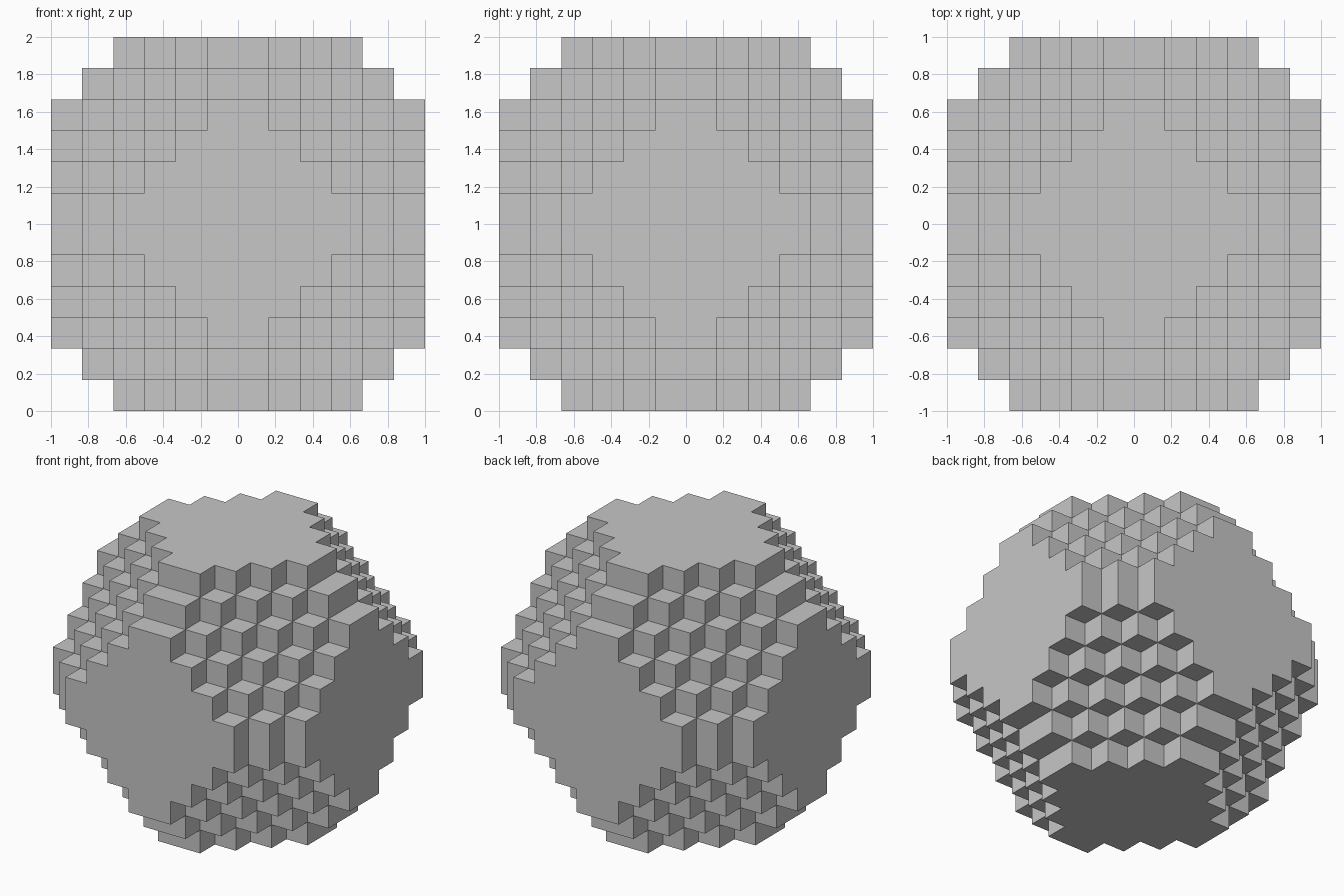
import bpy
import bmesh
from mathutils import Vector
from itertools import product

cube = bpy.data.objects.get("Cube")
if cube:
    bpy.data.objects.remove(cube)

HALF = 6             # blocks from the centre to each side
STEP = 1 / HALF      # block size
REACH = 9.5          # limit on the summed distance of a block centre


def filled(cell):
    """True for blocks inside the truncated, stepped octahedron."""
    centres = [abs(c + 0.5) for c in cell]
    return max(centres) < HALF and sum(centres) <= REACH


# Plain grey material
grey = bpy.data.materials.new("light_grey")
grey.use_nodes = True
colour = (0.57, 0.57, 0.57, 1)
grey.diffuse_color = colour
grey.node_tree.nodes["Principled BSDF"].inputs["Base Color"].default_value = colour

# Outer skin: one square wherever a filled block meets empty space
bm = bmesh.new()
for cell in product(range(-HALF, HALF), repeat=3):
    if not filled(cell):
        continue
    middle = Vector(cell) + Vector((0.5, 0.5, 0.5))
    for axis, side in product(range(3), (-1, 1)):
        neighbour = list(cell)
        neighbour[axis] += side
        if filled(neighbour):
            continue
        out, u, v = Vector(), Vector(), Vector()
        out[axis] = side / 2
        u[(axis + 1) % 3] = 0.5
        v[(axis + 2) % 3] = side / 2
        corners = (-u - v, u - v, u + v, v - u)
        bm.faces.new([bm.verts.new((middle + out + c) * STEP) for c in corners])

# Weld the squares and merge the flat areas into clean terraces
bmesh.ops.remove_doubles(bm, verts=bm.verts[:], dist=STEP / 100)
bmesh.ops.dissolve_limit(bm, angle_limit=0.01, verts=bm.verts[:], edges=bm.edges[:])
bmesh.ops.translate(bm, verts=bm.verts[:], vec=(0, 0, 1))

mesh = bpy.data.meshes.new("stepped_block_ball")
bm.to_mesh(mesh)
bm.free()
mesh.materials.append(grey)
ball = bpy.data.objects.new("stepped_block_ball", mesh)
bpy.context.collection.objects.link(ball)
